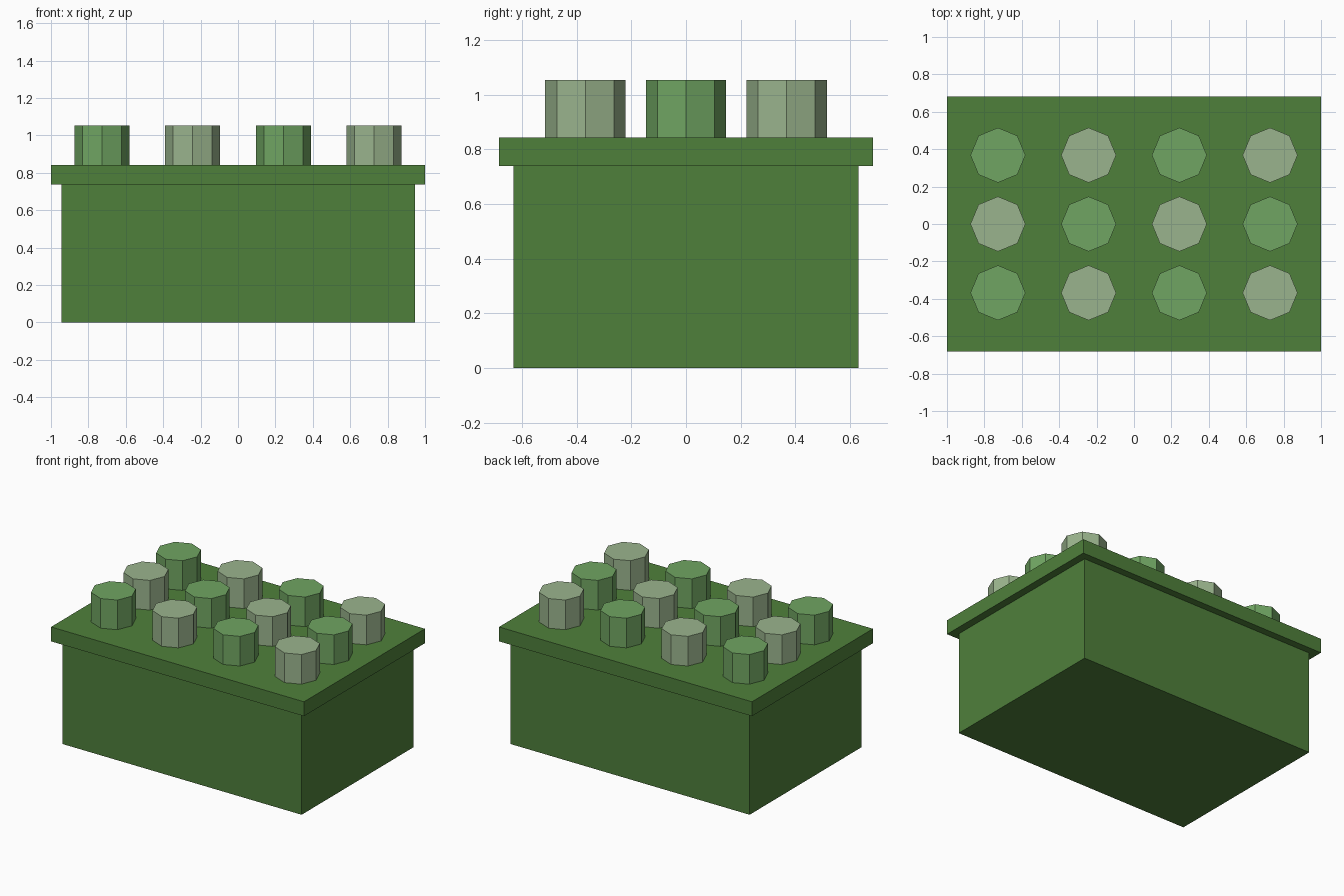
import bpy
import bmesh
from mathutils import Matrix

if "Cube" in bpy.data.objects:
    bpy.data.objects.remove(bpy.data.objects["Cube"])


def material(name, rgb):
    """Flat colour given as sRGB 0-255, stored as linear."""
    lin = [((c / 255 + 0.055) / 1.055) ** 2.4 for c in rgb]
    mat = bpy.data.materials.new(name)
    mat.diffuse_color = (*lin, 1)
    mat.use_nodes = True
    mat.node_tree.nodes["Principled BSDF"].inputs["Base Color"].default_value = mat.diffuse_color
    return mat


def add_object(name, bm, mat):
    mesh = bpy.data.meshes.new(name)
    bm.to_mesh(mesh)
    bm.free()
    mesh.materials.append(mat)
    obj = bpy.data.objects.new(name, mesh)
    bpy.context.collection.objects.link(obj)


def box(name, half_x, half_y, z0, z1, mat):
    bm = bmesh.new()
    place = Matrix.Translation((0, 0, (z0 + z1) / 2)) @ Matrix.Diagonal(
        (2 * half_x, 2 * half_y, z1 - z0, 1))
    bmesh.ops.create_cube(bm, size=1, matrix=place)
    add_object(name, bm, mat)


def stud(name, x, y, z0, z1, radius, mat):
    bm = bmesh.new()
    bmesh.ops.create_cone(bm, cap_ends=True, segments=8, radius1=radius,
                          radius2=radius, depth=z1 - z0,
                          matrix=Matrix.Translation((x, y, (z0 + z1) / 2)))
    add_object(name, bm, mat)


dark_green = material("dark green", (79, 128, 59))
leaf_green = material("leaf green", (112, 165, 98))
pale_green = material("pale green", (154, 180, 141))

# Planter box and overhanging rim slab
BODY_TOP, RIM_TOP, STUD_TOP = 0.739, 0.842, 1.054
box("box_body", 0.945, 0.631, 0, BODY_TOP, dark_green)
box("rim_slab", 1.0, 0.683, BODY_TOP, RIM_TOP, dark_green)

# Octagonal studs in a checkerboard of two greens
for row in range(3):
    for col in range(4):
        mat = leaf_green if (row + col) % 2 == 0 else pale_green
        stud(f"stud_{row + 1}_{col + 1}", (col - 1.5) * 0.485,
             (row - 1) * 0.368, RIM_TOP, STUD_TOP, 0.147, mat)
